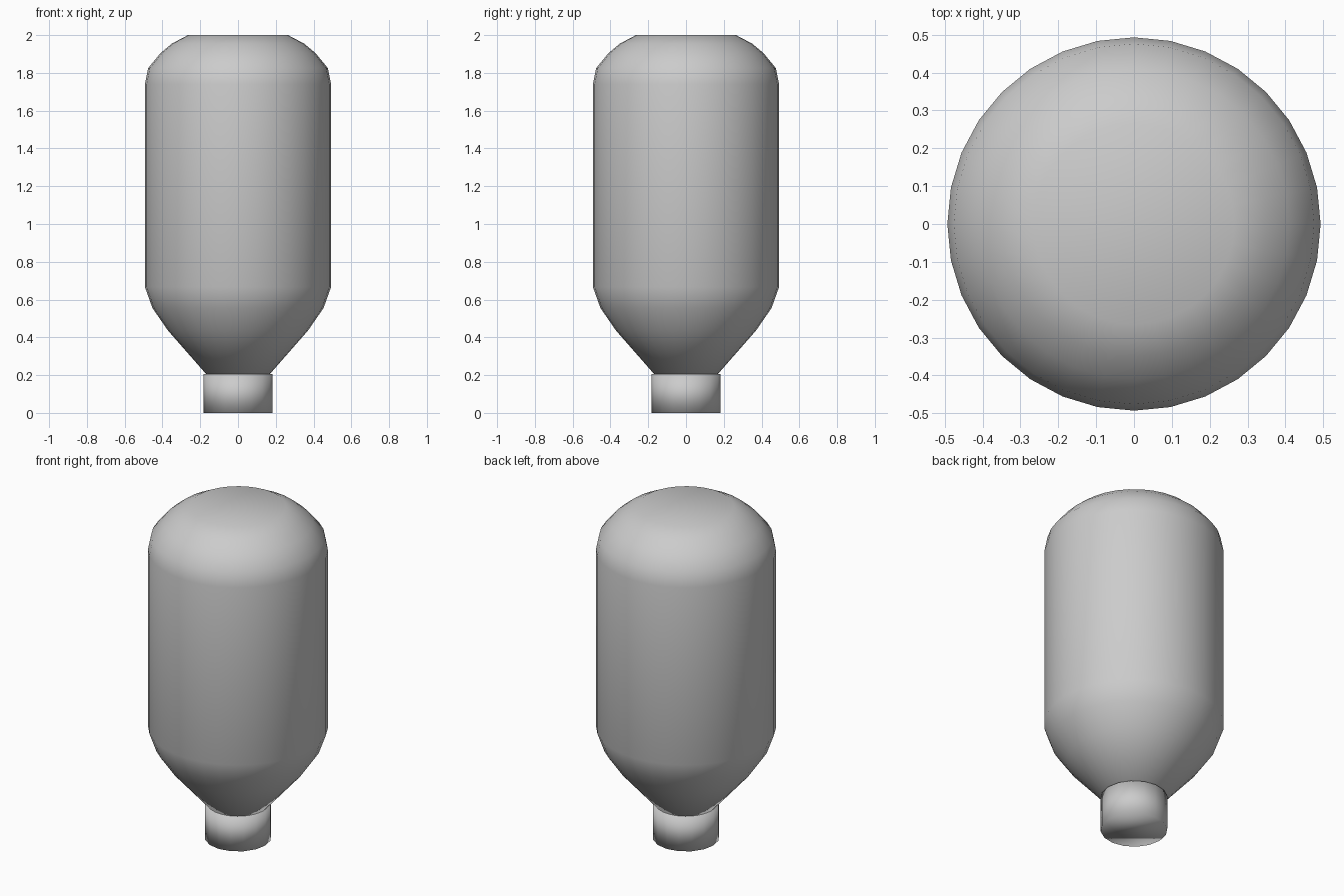
import bpy, bmesh
from math import cos, sin, tau

if "Cube" in bpy.data.objects:
    bpy.data.objects.remove(bpy.data.objects["Cube"])


def lathe(name, profile, sides):
    """Revolve (radius, z) points around z and close both ends."""
    bm = bmesh.new()
    rings = [[bm.verts.new((r * cos(tau * i / sides), r * sin(tau * i / sides), z))
              for i in range(sides)] for r, z in profile]
    for a, b in zip(rings, rings[1:]):
        for i in range(sides):
            j = (i + 1) % sides
            bm.faces.new((a[i], a[j], b[j], b[i]))
    bm.faces.new(rings[0][::-1])
    bm.faces.new(rings[-1])
    for f in bm.faces:
        f.smooth = True
    mesh = bpy.data.meshes.new(name)
    bm.to_mesh(mesh)
    bm.free()
    obj = bpy.data.objects.new(name, mesh)
    bpy.context.collection.objects.link(obj)
    return obj


# Upside-down bottle: tapered shoulder, straight wall, rounded base
lathe("bottle_body", [(0.17, 0.207), (0.37, 0.435), (0.453, 0.555), (0.493, 0.667),
                      (0.493, 1.74), (0.476, 1.825), (0.41, 1.905),
                      (0.35, 1.955), (0.265, 2.0)], 32)

# Short cap that the bottle stands on
lathe("bottle_cap", [(0.183, 0.0), (0.183, 0.207)], 16)
